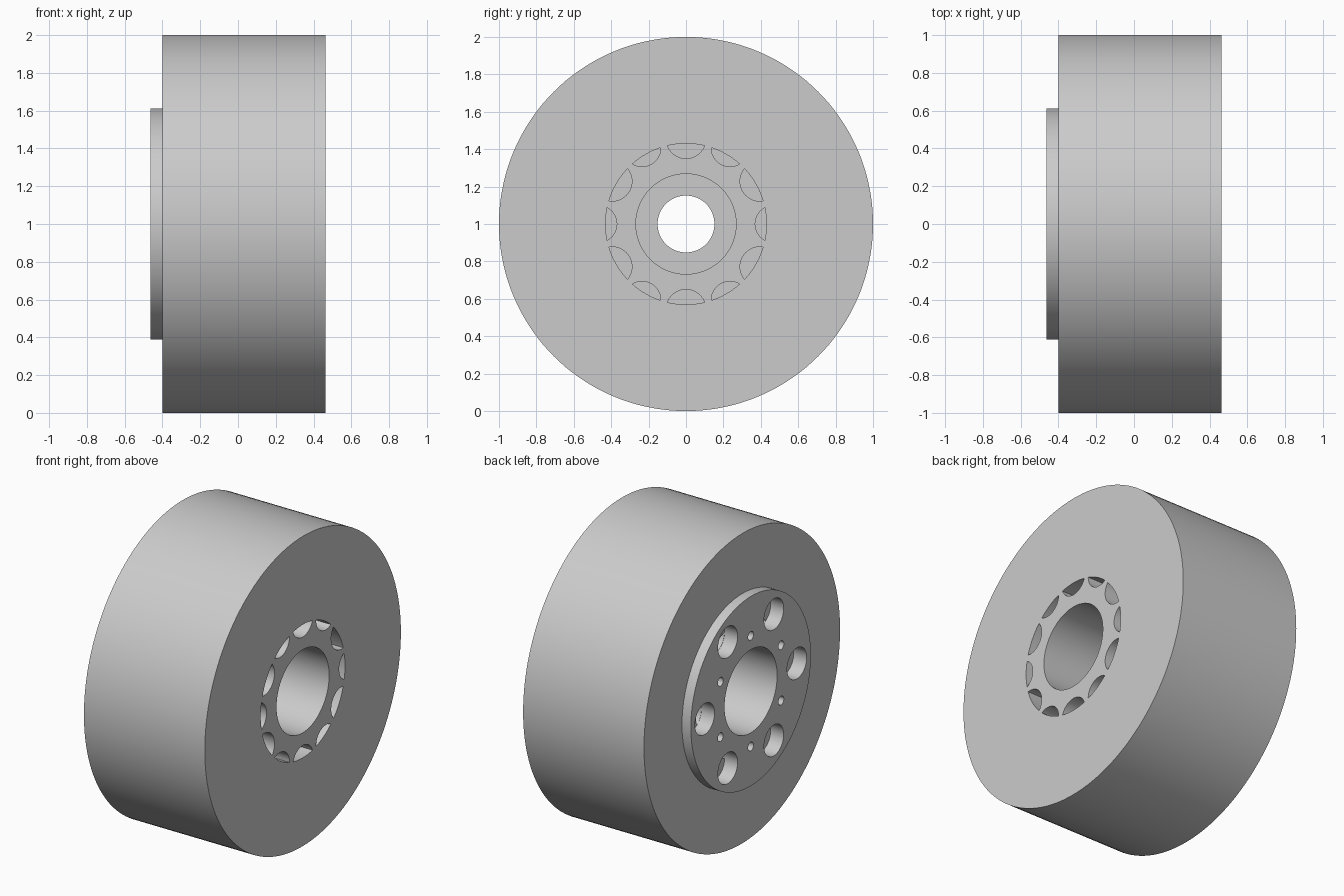
import bpy, bmesh, math
from math import cos, sin, pi, tau

if "Cube" in bpy.data.objects:
    bpy.data.objects.remove(bpy.data.objects["Cube"])

AXLE_Z = 1.0      # height of the wheel axis
CORE_R = 0.43     # outer limit of the pockets round the core
X0, X1 = -0.463, 0.463


def make_object(name, bm):
    bmesh.ops.recalc_face_normals(bm, faces=bm.faces)
    mesh = bpy.data.meshes.new(name)
    bm.to_mesh(mesh)
    bm.free()
    obj = bpy.data.objects.new(name, mesh)
    bpy.context.collection.objects.link(obj)
    return obj


def lathe(name, profile, segments):
    """Turn a closed (x, radius) profile round the axle."""
    bm = bmesh.new()
    rings = []
    for i in range(segments):
        a = tau * i / segments
        rings.append([bm.verts.new((x, r * cos(a), AXLE_Z + r * sin(a))) for x, r in profile])
    n = len(profile)
    for i in range(segments):
        a, b = rings[i], rings[(i + 1) % segments]
        for j in range(n):
            k = (j + 1) % n
            bm.faces.new((a[j], a[k], b[k], b[j]))
    return make_object(name, bm)


def circle(c, r, n=40):
    return [(c + r * cos(tau * i / n), r * sin(tau * i / n)) for i in range(n)]


def lens(c, r, n=20):
    """Overlap of the core circle and a smaller circle at distance c."""
    phi = math.acos((CORE_R**2 + c**2 - r**2) / (2 * CORE_R * c))
    t0 = math.atan2(CORE_R * sin(phi), CORE_R * cos(phi) - c)
    pts = []
    for i in range(n + 1):
        a = -phi + 2 * phi * i / n
        pts.append((CORE_R * cos(a), CORE_R * sin(a)))
    for i in range(1, n):
        t = t0 + (tau - 2 * t0) * i / n
        pts.append((c + r * cos(t), r * sin(t)))
    return pts


def cut(target, shapes):
    """Cut six copies of each (outline, start angle, x from, x to) prism."""
    bm = bmesh.new()
    for pts, start, xa, xb in shapes:
        for k in range(6):
            a = math.radians(start + 60 * k)
            ends = []
            for x in (xa, xb):
                ends.append([bm.verts.new((x, u * cos(a) - v * sin(a),
                                           AXLE_Z + u * sin(a) + v * cos(a))) for u, v in pts])
            lo, hi = ends
            bm.faces.new(lo[::-1])
            bm.faces.new(hi)
            for i in range(len(pts)):
                j = (i + 1) % len(pts)
                bm.faces.new((lo[i], lo[j], hi[j], hi[i]))
    cutter = make_object("cutter", bm)
    cutter.hide_render = True
    mod = target.modifiers.new("cut", 'BOOLEAN')
    mod.operation = 'DIFFERENCE'
    mod.solver = 'EXACT'
    mod.object = cutter
    bpy.context.view_layer.objects.active = target
    bpy.ops.object.modifier_apply(modifier=mod.name)
    bpy.data.objects.remove(cutter)


# Wheel body with raised flange, bearing seats and a central lip
wheel = lathe("wheel", [
    (X0, 0.268), (X0, 0.612), (-0.40, 0.612), (-0.40, 1.0), (X1, 1.0),
    (X1, 0.268), (0.06, 0.268), (0.06, 0.152), (-0.06, 0.152), (-0.06, 0.268),
], 144)

# Twelve pockets round the core on the right face
cut(wheel, [(lens(0.47, 0.10), 0, 0.06, 0.6),
            (lens(0.456, 0.106), 30, 0.06, 0.6)])

# Large and small holes in the flange
cut(wheel, [(circle(0.47, 0.10), 0, -0.6, -0.37),
            (circle(0.357, 0.028, 20), 30, -0.6, -0.2)])

# Deeper inner part of the large flange holes
cut(wheel, [(lens(0.47, 0.098), 0, -0.42, -0.06)])

# Smooth shading with sharp edges
bpy.ops.object.select_all(action='DESELECT')
wheel.select_set(True)
bpy.context.view_layer.objects.active = wheel
bpy.ops.object.shade_smooth_by_angle(angle=math.radians(30))
